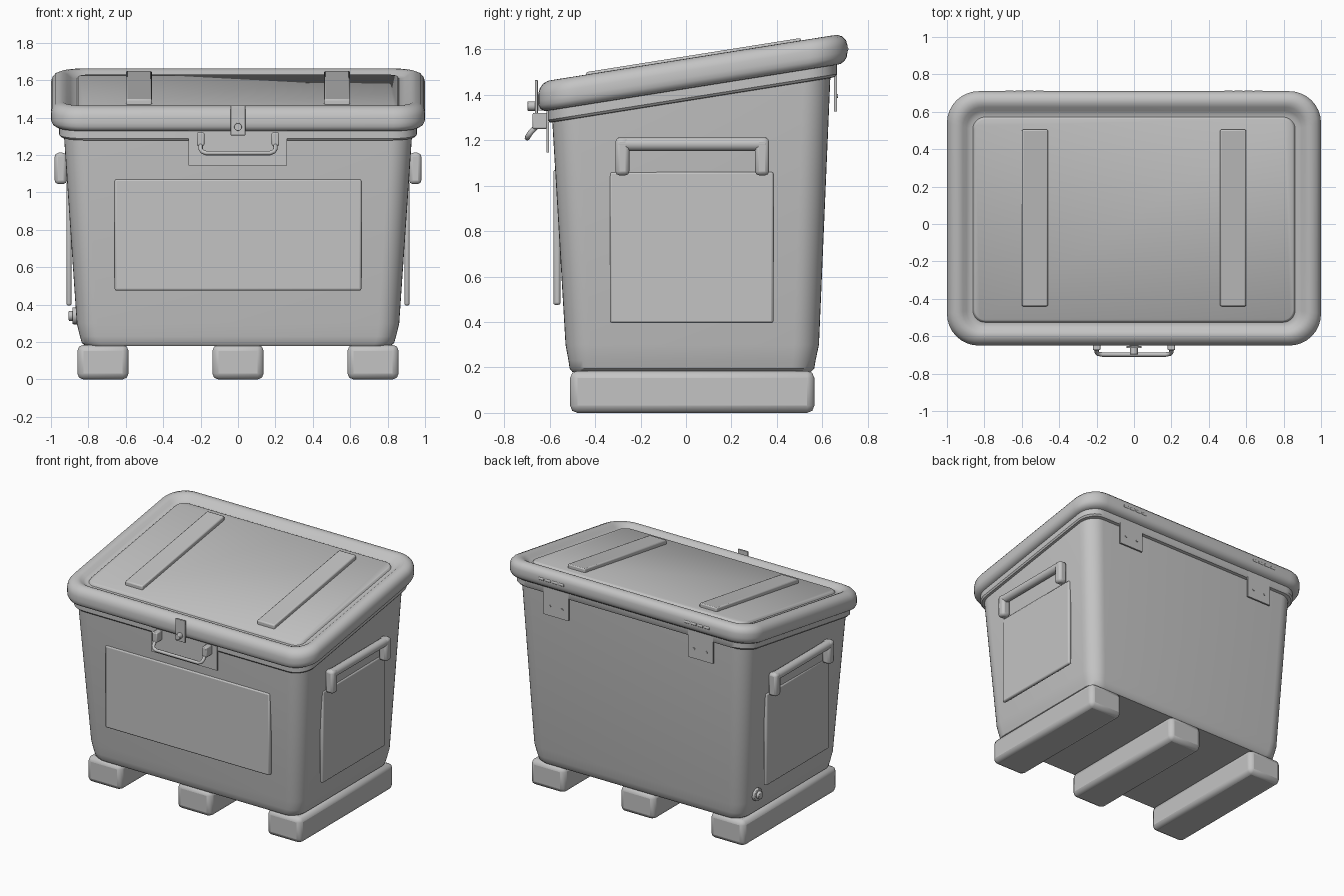
import bpy, bmesh, math
from mathutils import Matrix, Vector

if "Cube" in bpy.data.objects:
    bpy.data.objects.remove(bpy.data.objects["Cube"])

SLOPE = 0.159  # the lid plane rises towards the back

grey = bpy.data.materials.new("plain grey")
grey.diffuse_color = (0.55, 0.55, 0.55, 1)
grey.use_nodes = True
grey.node_tree.nodes["Principled BSDF"].inputs["Base Color"].default_value = grey.diffuse_color


def finish(name, bm, bevel=0, segments=2, angle=35):
    bmesh.ops.recalc_face_normals(bm, faces=bm.faces[:])
    me = bpy.data.meshes.new(name)
    bm.to_mesh(me)
    bm.free()
    ob = bpy.data.objects.new(name, me)
    bpy.context.collection.objects.link(ob)
    me.materials.append(grey)
    if bevel:
        m = ob.modifiers.new("bevel", 'BEVEL')
        m.width, m.segments = bevel, segments
        m.limit_method = 'ANGLE'
    bpy.ops.object.select_all(action='DESELECT')
    ob.select_set(True)
    bpy.context.view_layer.objects.active = ob
    bpy.ops.object.shade_smooth_by_angle(angle=math.radians(angle))
    return ob


def box(name, x, y, z, bevel=0, segments=2, slope=0):
    bm = bmesh.new()
    bmesh.ops.create_cube(bm, size=1)
    for v in bm.verts:
        v.co = Vector([(r[0] + r[1]) / 2 + c * (r[1] - r[0]) for c, r in zip(v.co, (x, y, z))])
        v.co.z += slope * v.co.y
    return finish(name, bm, bevel, segments)


def rod(name, a, b, radius, sides=16, bevel=0):
    a, b = Vector(a), Vector(b)
    rot = (b - a).to_track_quat('Z', 'Y').to_matrix().to_4x4()
    bm = bmesh.new()
    bmesh.ops.create_cone(bm, cap_ends=True, segments=sides, radius1=radius, radius2=radius,
                          depth=(b - a).length, matrix=Matrix.Translation((a + b) / 2) @ rot)
    return finish(name, bm, bevel, angle=50)


def loft(name, rings, angle=35):
    """Skin rounded rectangles: (half width, front y, back y, corner radius, height, slope)."""
    bm = bmesh.new()
    loops = []
    for hx, y0, y1, r, h, s in rings:
        loop = []
        corners = ((hx - r, y1 - r), (r - hx, y1 - r), (r - hx, y0 + r), (hx - r, y0 + r))
        for q, (cx, cy) in enumerate(corners):
            for i in range(9):
                a = math.pi / 2 * (q + i / 8)
                x, y = cx + r * math.cos(a), cy + r * math.sin(a)
                loop.append(bm.verts.new((x, y, h + s * y)))
        loops.append(loop)
    n = len(loops[0])
    for a, b in zip(loops, loops[1:]):
        for i in range(n):
            j = (i + 1) % n
            bm.faces.new((a[i], a[j], b[j], b[i]))
    bm.faces.new(loops[0])
    bm.faces.new(loops[-1])
    return finish(name, bm, angle=angle)


# tapered body with a flange under the lid
loft("body", [
    (0.815, -0.500, 0.550, 0.09, 0.18, 0),
    (0.835, -0.512, 0.564, 0.10, 0.195, 0),
    (0.845, -0.517, 0.570, 0.10, 0.23, 0),
    (0.862, -0.530, 0.585, 0.11, 0.30, 0),
    (0.930, -0.588, 0.635, 0.12, 1.372, SLOPE),
    (0.948, -0.600, 0.655, 0.13, 1.374, SLOPE),
    (0.956, -0.608, 0.663, 0.13, 1.385, SLOPE),
    (0.956, -0.608, 0.663, 0.13, 1.43, SLOPE)])

# lid: rounded rim, inner groove and raised centre panel (inset, height)
profile = [(0.06, 1.425), (0.03, 1.427), (0.012, 1.438), (0.002, 1.455), (0, 1.475), (0, 1.505),
           (0.006, 1.528), (0.022, 1.547), (0.045, 1.557), (0.065, 1.558), (0.085, 1.550),
           (0.105, 1.534), (0.122, 1.526), (0.138, 1.526), (0.145, 1.538), (0.150, 1.541)]
loft("lid", [(1 - i, -0.65 + i * 0.9, 0.71 - i, max(0.17 - i * 0.75, 0.05), h, SLOPE)
             for i, h in profile])

# three skids
for name, x in (("left", -0.722), ("middle", 0), ("right", 0.722)):
    box(name + "_skid", (x - 0.137, x + 0.137), (-0.51, 0.565), (0, 0.185), 0.032)

# front panel
box("front_panel", (-0.66, 0.66), (-0.584, -0.552), (0.475, 1.07), 0.01)

for side, s in (("left", -1), ("right", 1)):
    def span(a, b):
        return tuple(sorted((s * a, s * b)))
    # side panel and carrying handle
    box(side + "_panel", span(0.89, 0.917), (-0.335, 0.385), (0.395, 1.06), 0.01)
    rod(side + "_handle_bar", (s * 0.95, -0.30, 1.183), (s * 0.95, 0.355, 1.183), 0.031, 16, 0.008)
    for end, y in (("front", -0.28), ("back", 0.335)):
        box(f"{side}_handle_{end}_leg", span(0.915, 0.98), (y - 0.031, y + 0.031), (1.045, 1.21), 0.018)
    # lid strip
    box(side + "_lid_strip", span(0.46, 0.60), (-0.44, 0.505), (1.53, 1.569), 0.008, 2, SLOPE)
    # hinge plate, screws and knuckles
    box(side + "_hinge_plate", span(0.48, 0.68), (0.652, 0.664), (1.325, 1.54))
    for k, x in enumerate((0.53, 0.63)):
        rod(f"{side}_hinge_screw_{k}", (s * x, 0.66, 1.395), (s * x, 0.669, 1.395), 0.009, 12)
    for k in range(4):
        x = 0.485 + k * 0.053
        rod(f"{side}_hinge_knuckle_{k}", (s * x, 0.703, 1.60), (s * (x + 0.042), 0.703, 1.60), 0.012, 12)
    # bracket of the latch handle
    box(side + "_latch_bracket", span(0.18, 0.22), (-0.675, -0.61), (1.25, 1.32), 0.006)

# latch plate, clip and knob
box("latch_plate", (-0.265, 0.262), (-0.614, -0.602), (1.145, 1.335))
box("latch_clip", (-0.04, 0.04), (-0.664, -0.652), (1.305, 1.465), 0.003)
box("latch_clip_mount", (-0.025, 0.025), (-0.655, -0.60), (1.33, 1.40))
rod("latch_knob", (0, -0.655, 1.35), (0, -0.698, 1.35), 0.021, 16, 0.003)

# bent latch handle
curve = bpy.data.curves.new("latch_path", 'CURVE')
curve.dimensions = '3D'
curve.bevel_depth = 0.012
curve.bevel_resolution = 2
curve.use_fill_caps = True
half = [(0.20, -0.645, 1.275), (0.20, -0.685, 1.232), (0.192, -0.694, 1.218), (0.17, -0.698, 1.210)]
path = [(-x, y, z) for x, y, z in half] + half[::-1]
sp = curve.splines.new('POLY')
sp.points.add(len(path) - 1)
for p, c in zip(sp.points, path):
    p.co = (*c, 1)
tmp = bpy.data.objects.new("latch_path", curve)
bpy.context.collection.objects.link(tmp)
bm = bmesh.new()
bm.from_mesh(tmp.to_mesh())
tmp.to_mesh_clear()
bpy.data.objects.remove(tmp)
finish("latch_handle", bm, angle=50)

# drain plug low on the left side
rod("drain_flange", (-0.84, 0.43, 0.34), (-0.885, 0.43, 0.34), 0.045, 20, 0.005)
rod("drain_plug", (-0.87, 0.43, 0.34), (-0.905, 0.43, 0.34), 0.027, 16, 0.004)
